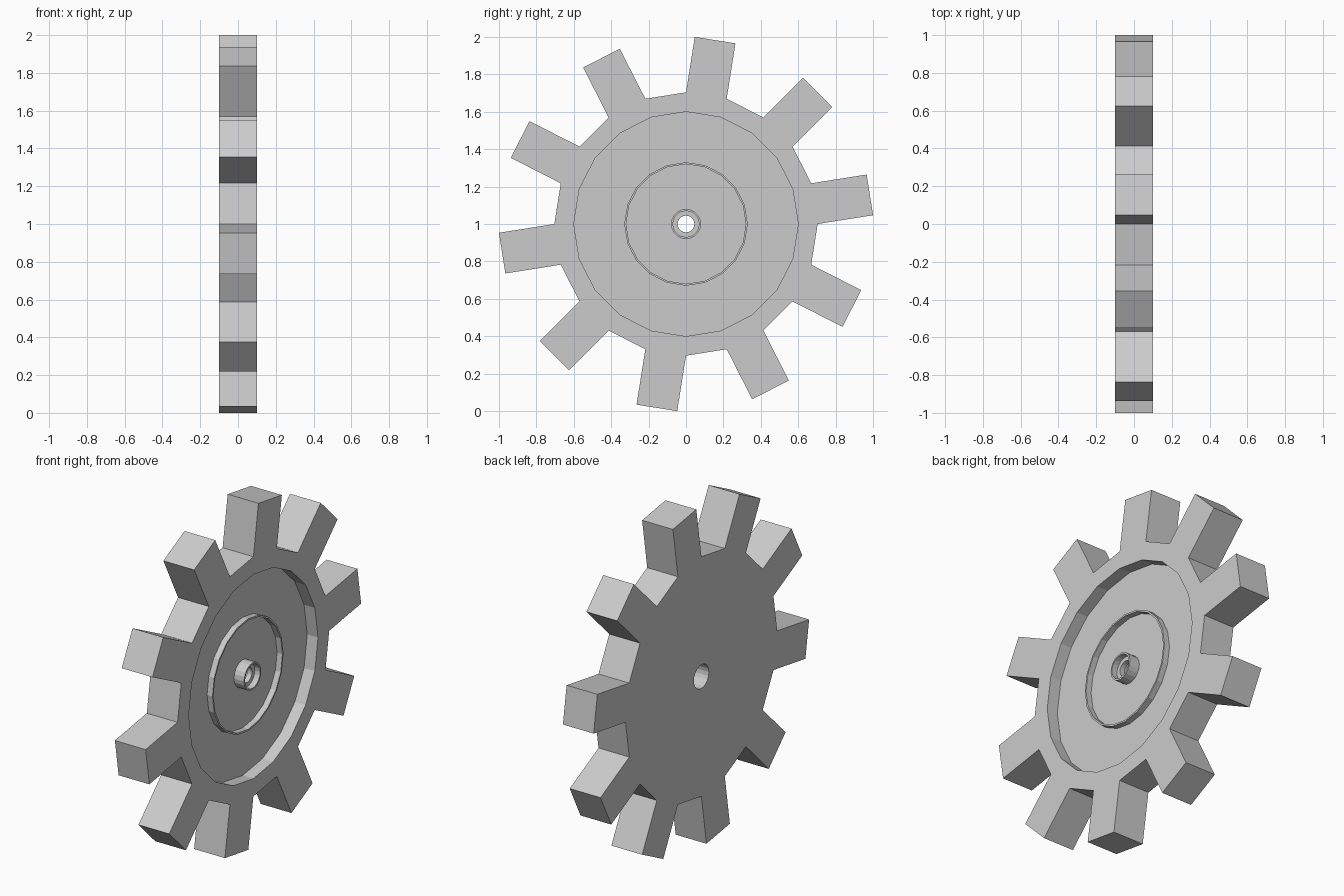
import bpy, bmesh
from math import cos, sin, tau

if "Cube" in bpy.data.objects:
    bpy.data.objects.remove(bpy.data.objects["Cube"])

SEGMENTS = 20      # sides of the wheel, every second one carries a tooth
TOOTH = 0.30       # tooth length
CENTRE_Z = 1.0

# Closed lathe profile (radius, x): rim, back face, stepped bore, hub tube, ridge, dished front
PROFILE = [
    (0.704, 0.10), (0.704, -0.10), (0.07, -0.10), (0.07, 0.03),
    (0.045, 0.03), (0.045, 0.06), (0.07, 0.06), (0.07, 0.095),
    (0.08, 0.095), (0.08, 0.03), (0.32, 0.03), (0.32, 0.065),
    (0.33, 0.065), (0.33, 0.03), (0.60, 0.03), (0.60, 0.10),
]

bm = bmesh.new()


def ring(radius, x):
    angles = [tau * i / SEGMENTS for i in range(SEGMENTS)]
    return [bm.verts.new((x, radius * cos(a), CENTRE_Z + radius * sin(a))) for a in angles]


# Wheel body: bridge neighbouring rings of the profile
rings = [ring(r, x) for r, x in PROFILE]
rim_faces = []
for k, a in enumerate(rings):
    b = rings[(k + 1) % len(rings)]
    for i in range(SEGMENTS):
        j = (i + 1) % SEGMENTS
        face = bm.faces.new((a[i], b[i], b[j], a[j]))
        if k == 0:
            rim_faces.append(face)
bmesh.ops.recalc_face_normals(bm, faces=bm.faces)

# Teeth: extrude every second rim face straight out
for face in rim_faces[::2]:
    normal = face.normal.copy()
    tip = bmesh.ops.extrude_discrete_faces(bm, faces=[face])["faces"][0]
    bmesh.ops.translate(bm, verts=tip.verts, vec=normal * TOOTH)
bmesh.ops.recalc_face_normals(bm, faces=bm.faces)

mesh = bpy.data.meshes.new("gear_wheel")
bm.to_mesh(mesh)
bm.free()
gear = bpy.data.objects.new("gear_wheel", mesh)
bpy.context.collection.objects.link(gear)
